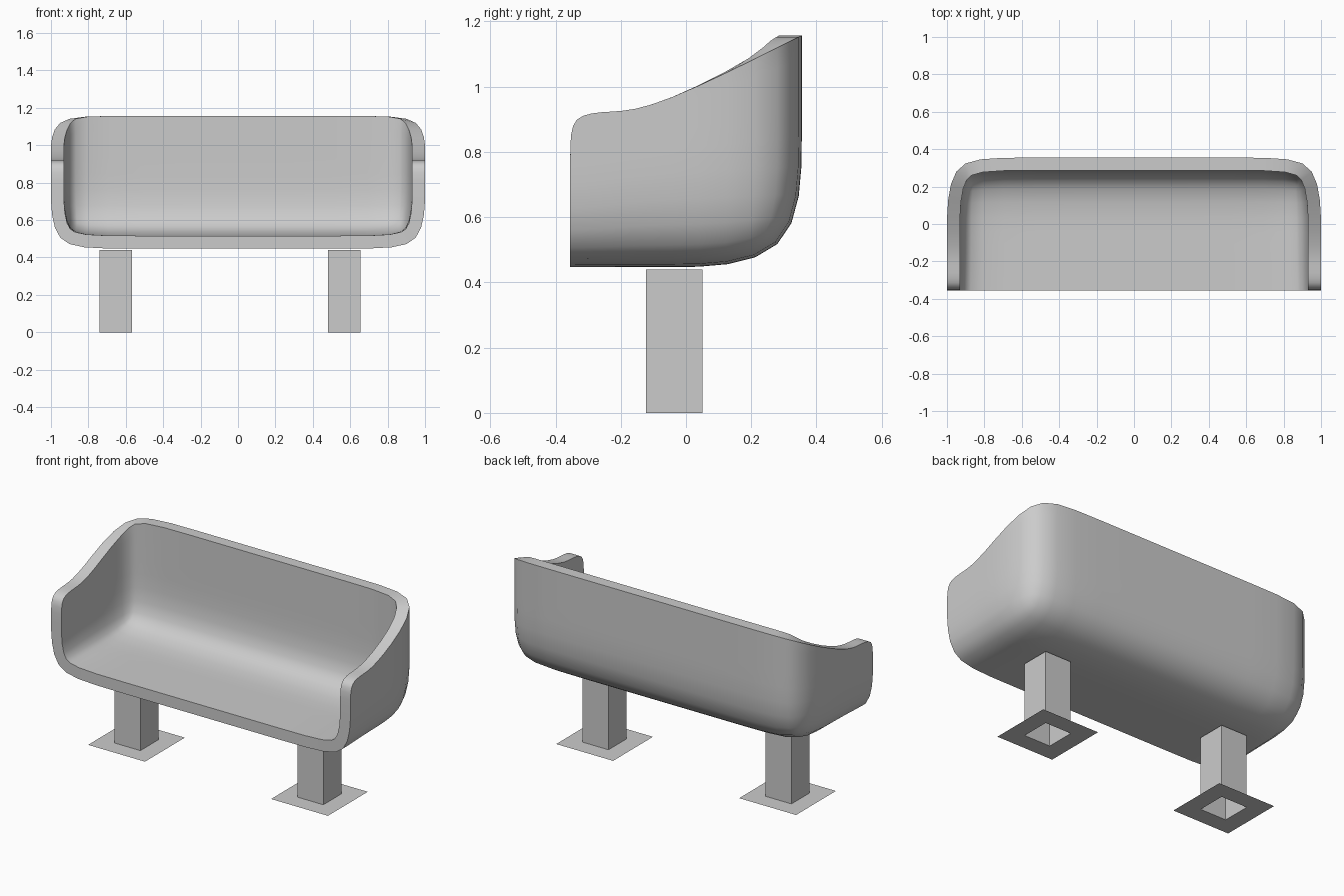
import bpy, bmesh, math
from mathutils import Vector

if "Cube" in bpy.data.objects:
    bpy.data.objects.remove(bpy.data.objects["Cube"])

# Control lines shared by the shell panels
XS = [-1.0, -0.7, 0.7, 1.0]
YS = [-0.355, -0.23, -0.095, 0.355]
MID = [0.80, 0.82, 0.86, 0.87]      # middle row height along each y line
RIM = [0.917, 0.923, 0.932, 1.157]  # armrest-to-back rim height
BOTTOM = 0.447


def column(j):
    return [BOTTOM, MID[j], RIM[j]]


def panel(bm, nu, nv, fn):
    """Add a quad grid whose points come from fn(u, v)."""
    g = [[bm.verts.new(fn(u, v)) for v in range(nv)] for u in range(nu)]
    for u in range(nu - 1):
        for v in range(nv - 1):
            bm.faces.new((g[u][v], g[u + 1][v], g[u + 1][v + 1], g[u][v + 1]))


def to_object(bm, name):
    me = bpy.data.meshes.new(name)
    bm.to_mesh(me)
    bm.free()
    ob = bpy.data.objects.new(name, me)
    bpy.context.collection.objects.link(ob)
    return ob


# Seat shell: floor, back and two arms welded, rounded and thickened inward
bm = bmesh.new()
panel(bm, 4, 4, lambda u, v: (XS[u], YS[v], BOTTOM))
panel(bm, 4, 3, lambda u, v: (XS[u], YS[3], column(3)[v]))
for side in (-1, 1):
    panel(bm, 4, 3, lambda u, v: (side, YS[u], column(u)[v]))
bmesh.ops.remove_doubles(bm, verts=bm.verts, dist=1e-4)
bmesh.ops.recalc_face_normals(bm, faces=bm.faces)
bm.normal_update()
centre = Vector((0, 0, 0.8))
if sum((f.calc_center_median() - centre).dot(f.normal) for f in bm.faces) < 0:
    bmesh.ops.reverse_faces(bm, faces=bm.faces)
shell = to_object(bm, "seat_shell")
sub = shell.modifiers.new("round", 'SUBSURF')
sub.levels = sub.render_levels = 2
sol = shell.modifiers.new("thickness", 'SOLIDIFY')
sol.thickness = 0.069
sol.offset = -1
sol.use_even_offset = True
bpy.context.view_layer.objects.active = shell
shell.select_set(True)
for m in ("round", "thickness"):
    bpy.ops.object.modifier_apply(modifier=m)
bpy.ops.object.shade_smooth_by_angle(angle=math.radians(55))


# Legs: flat floor plate with a hollow square post raised from its middle
def leg(name, x, y, plate=0.19, post=0.087, height=0.44):
    bm = bmesh.new()
    bmesh.ops.create_grid(bm, x_segments=1, y_segments=1, size=plate)
    top = bm.faces[:][0]
    bmesh.ops.inset_region(bm, faces=[top], thickness=plate - post,
                           use_boundary=True, use_even_offset=True)
    cap = min(bm.faces, key=lambda f: f.calc_center_median().length)
    cap = bmesh.ops.extrude_discrete_faces(bm, faces=[cap])["faces"][0]
    bmesh.ops.translate(bm, verts=cap.verts, vec=(0, 0, height))
    ob = to_object(bm, name)
    ob.location = (x, y, 0)


leg("left_leg", -0.653, -0.036)
leg("right_leg", 0.569, -0.036)
